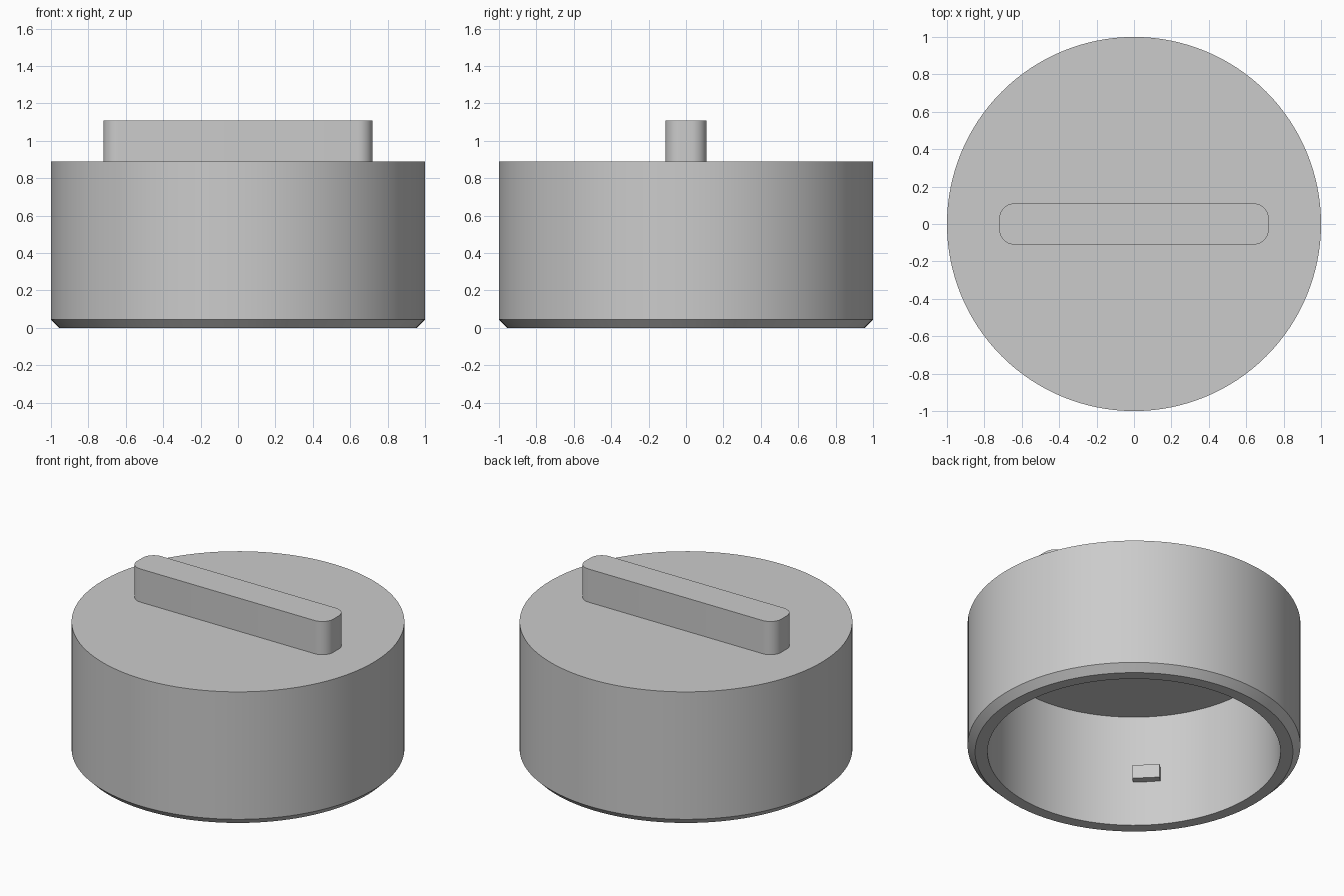
import bpy, bmesh, math
from mathutils import Matrix, Vector

cube = bpy.data.objects.get("Cube")
if cube:
    bpy.data.objects.remove(cube, do_unlink=True)

SEGMENTS = 128
TOP, GRIP_TOP, CEILING = 0.89, 1.11, 0.75
OUTER, INNER, CHAMFER = 1.0, 0.88, 0.045

grey = bpy.data.materials.new("plain_grey")
grey.use_nodes = True
grey.diffuse_color = (0.6, 0.6, 0.6, 1)
grey.node_tree.nodes["Principled BSDF"].inputs["Base Color"].default_value = grey.diffuse_color


def finish(name, bm):
    """Turn a bmesh into a smooth shaded object with sharp edges kept."""
    bmesh.ops.recalc_face_normals(bm, faces=bm.faces)
    mesh = bpy.data.meshes.new(name)
    bm.to_mesh(mesh)
    bm.free()
    mesh.materials.append(grey)
    obj = bpy.data.objects.new(name, mesh)
    bpy.context.collection.objects.link(obj)
    bpy.ops.object.select_all(action='DESELECT')
    obj.select_set(True)
    bpy.context.view_layer.objects.active = obj
    bpy.ops.object.shade_smooth_by_angle(angle=math.radians(30))
    return obj


def box(size, centre):
    bm = bmesh.new()
    matrix = Matrix.Translation(centre) @ Matrix.Diagonal((*size, 1))
    bmesh.ops.create_cube(bm, size=1, matrix=matrix)
    return bm


# Hollow cap body: lathed profile, open underneath, chamfered lower rim
profile = [(0, TOP), (OUTER, TOP), (OUTER, CHAMFER), (OUTER - CHAMFER, 0),
           (INNER, 0), (INNER, CEILING), (0, CEILING)]
bm = bmesh.new()
points = [bm.verts.new((r, 0, z)) for r, z in profile]
edges = [bm.edges.new(pair) for pair in zip(points, points[1:])]
bmesh.ops.spin(bm, geom=points + edges, cent=(0, 0, 0), axis=(0, 0, 1),
               angle=math.tau, steps=SEGMENTS)
bmesh.ops.remove_doubles(bm, verts=bm.verts, dist=0.0001)
finish("cap_body", bm)

# Raised grip bar with rounded upright corners
bm = box((1.44, 0.22, GRIP_TOP - TOP), (0, 0, (TOP + GRIP_TOP) / 2))
upright = [e for e in bm.edges
           if abs(e.verts[0].co.z - e.verts[1].co.z) > 0.1]
bmesh.ops.bevel(bm, geom=upright, offset=0.08, segments=8,
                profile=0.5, affect='EDGES')
finish("grip_bar", bm)

# Opposed locking lugs on the inner wall
for name, angle in (("front_lug", 225), ("back_lug", 45)):
    bm = box((0.08, 0.165, 0.09), Vector((INNER - 0.01, 0, 0.345)))
    bm.transform(Matrix.Rotation(math.radians(angle), 4, 'Z'))
    finish(name, bm)
